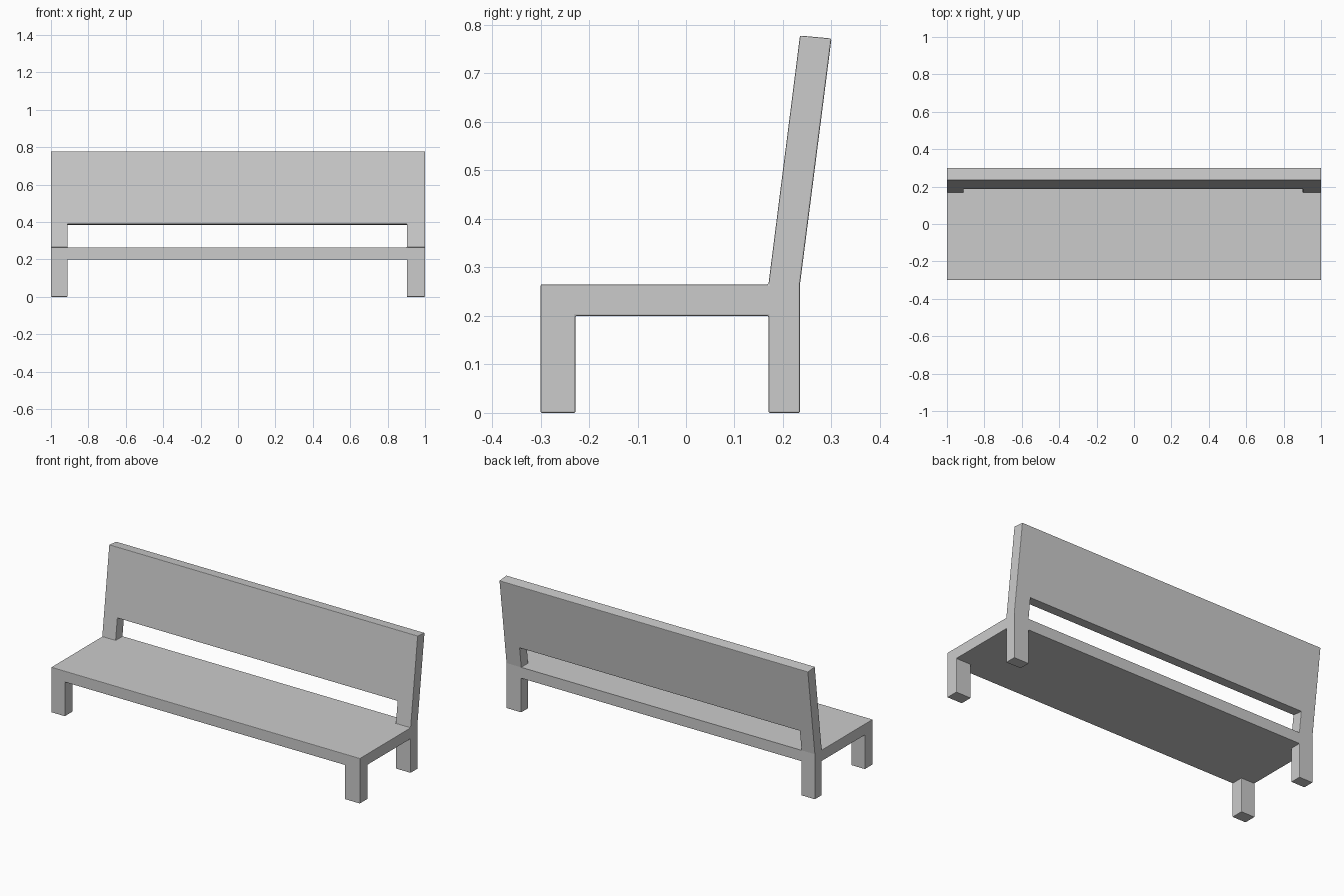
import bpy, bmesh

if "Cube" in bpy.data.objects:
    bpy.data.objects.remove(bpy.data.objects["Cube"])

# Stations across the width: left end, gap between the legs, right end
xs = [-1.0, -0.912, 0.903, 1.0]
ENDS, ALL = (0, 2), (0, 1, 2)

# Side profile points (y, z)
p = {
    "f0": (-0.30, 0), "f1": (-0.228, 0), "r0": (0.17, 0), "r1": (0.235, 0),
    "a0": (-0.30, 0.2), "a1": (-0.228, 0.2), "a2": (0.17, 0.2), "a3": (0.235, 0.2),
    "b0": (-0.30, 0.265), "b1": (-0.228, 0.265), "b2": (0.17, 0.265), "b3": (0.235, 0.265),
    "c0": (0.186, 0.39), "c1": (0.2503, 0.384),
    "d0": (0.235, 0.778), "d1": (0.30, 0.772),
}

# Profile cells of each part and the stations they fill
cells = [
    ("f0 f1 a1 a0", ENDS),   # front legs
    ("r0 r1 a3 a2", ENDS),   # rear legs
    ("a0 a1 b1 b0", ALL),    # seat front
    ("a1 a2 b2 b1", ALL),    # seat middle
    ("a2 a3 b3 b2", ALL),    # seat rear
    ("b2 b3 c1 c0", ENDS),   # back posts beside the slot
    ("c0 c1 d1 d0", ALL),    # back panel
]

# Collect cell faces; a face shared by two cells is interior and cancels out
faces = {}


def add(face):
    key = frozenset(face)
    if key in faces:
        del faces[key]
    else:
        faces[key] = face


for names, segments in cells:
    n = names.split()
    for s in segments:
        add([(s, k) for k in n])
        add([(s + 1, k) for k in n])
        for i in range(4):
            a, b = n[i], n[(i + 1) % 4]
            add([(s, a), (s, b), (s + 1, b), (s + 1, a)])

# One solid bench skin
bm = bmesh.new()
verts = {}
for face in faces.values():
    for s, k in face:
        if (s, k) not in verts:
            verts[(s, k)] = bm.verts.new((xs[s], *p[k]))
    bm.faces.new([verts[v] for v in face])
bmesh.ops.recalc_face_normals(bm, faces=bm.faces[:])
bmesh.ops.dissolve_limit(bm, angle_limit=0.03, verts=bm.verts[:], edges=bm.edges[:])

mesh = bpy.data.meshes.new("bench")
bm.to_mesh(mesh)
bm.free()
bench = bpy.data.objects.new("bench", mesh)
bpy.context.collection.objects.link(bench)

# Small softened edges
bevel = bench.modifiers.new("edge_bevel", "BEVEL")
bevel.width = 0.003
bevel.segments = 2
bevel.limit_method = "ANGLE"
bevel.angle_limit = 0.6
